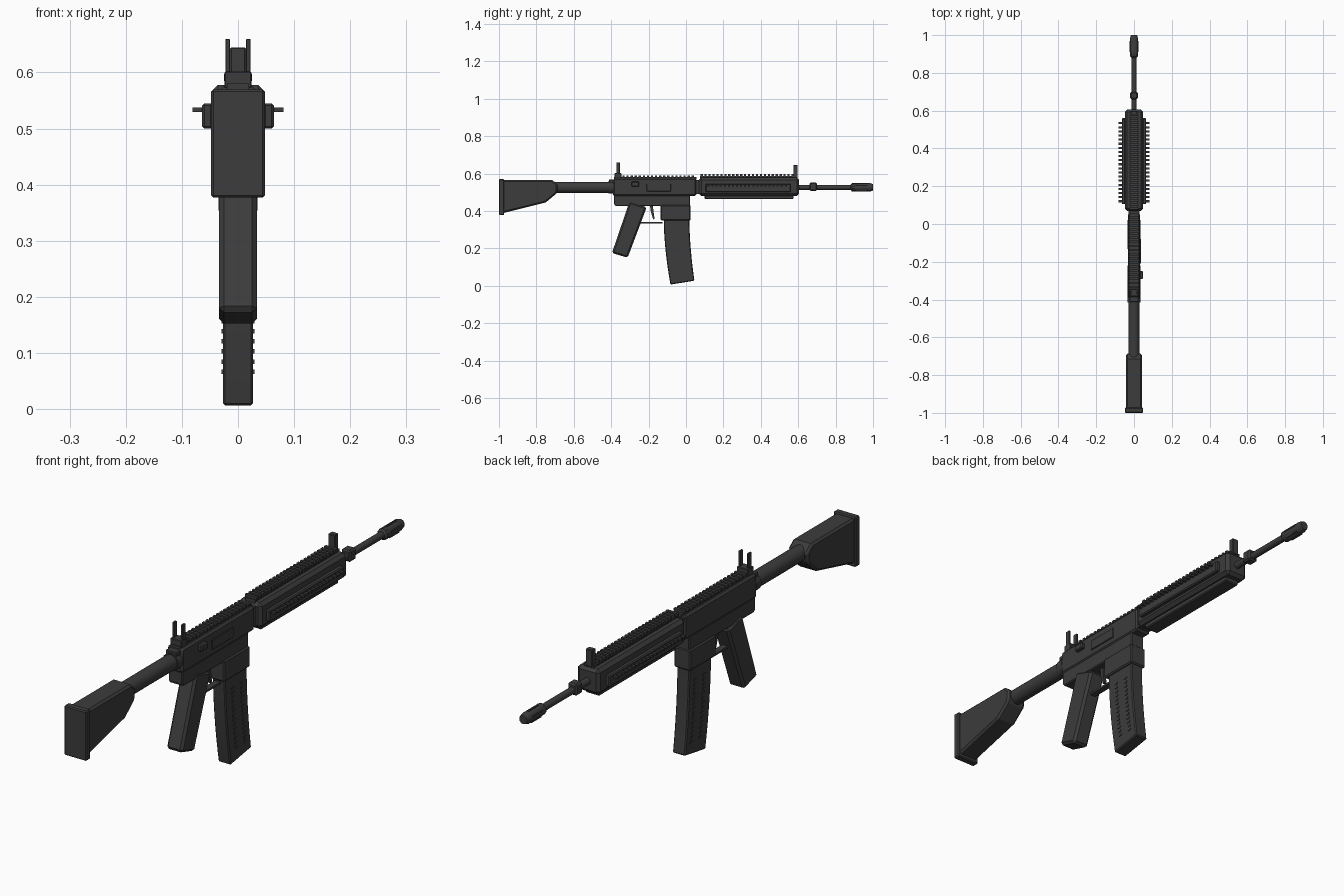
import bpy, bmesh, math
from mathutils import Vector

if "Cube" in bpy.data.objects:
    bpy.data.objects.remove(bpy.data.objects["Cube"])

mat = bpy.data.materials.new("dark grey")
mat.diffuse_color = (0.045, 0.045, 0.045, 1)
mat.use_nodes = True
mat.node_tree.nodes["Principled BSDF"].inputs["Base Color"].default_value = mat.diffuse_color


def finish(name, bm, bevel=0.0):
    bmesh.ops.recalc_face_normals(bm, faces=bm.faces)
    me = bpy.data.meshes.new(name)
    bm.to_mesh(me)
    bm.free()
    me.materials.append(mat)
    ob = bpy.data.objects.new(name, me)
    bpy.context.collection.objects.link(ob)
    if bevel:
        m = ob.modifiers.new("bevel", 'BEVEL')
        m.width, m.segments = bevel, 1
        m.limit_method, m.angle_limit = 'ANGLE', math.radians(40)
    return ob


def add_box(bm, x, y, z):
    vs = [bm.verts.new((a, b, c)) for a in x for b in y for c in z]
    for f in ((0, 1, 3, 2), (4, 6, 7, 5), (0, 4, 5, 1), (2, 3, 7, 6), (0, 2, 6, 4), (1, 5, 7, 3)):
        bm.faces.new([vs[i] for i in f])


def boxes(name, items, bevel=0.0):
    bm = bmesh.new()
    for it in items:
        add_box(bm, *it)
    return finish(name, bm, bevel)


def side_profile(name, pts, half, bevel=0.0):
    """Extrude a (y, z) outline across x."""
    bm = bmesh.new()
    a = [bm.verts.new((-half, y, z)) for y, z in pts]
    b = [bm.verts.new((half, y, z)) for y, z in pts]
    bm.faces.new(a)
    bm.faces.new(b[::-1])
    n = len(pts)
    for i in range(n):
        j = (i + 1) % n
        bm.faces.new((a[i], b[i], b[j], a[j]))
    return finish(name, bm, bevel)


def lathe(name, rings, z, sides=16):
    """Solid of revolution along y from (y, radius) pairs."""
    bm = bmesh.new()
    loops = []
    for y, r in rings:
        loops.append([bm.verts.new((r * math.cos(2 * math.pi * (i + .5) / sides), y,
                                    z + r * math.sin(2 * math.pi * (i + .5) / sides)))
                      for i in range(sides)])
    for p, q in zip(loops, loops[1:]):
        for i in range(sides):
            j = (i + 1) % sides
            bm.faces.new((p[i], p[j], q[j], q[i]))
    bm.faces.new(loops[0])
    bm.faces.new(loops[-1])
    ob = finish(name, bm)
    bpy.context.view_layer.objects.active = ob
    ob.select_set(True)
    bpy.ops.object.shade_smooth_by_angle(angle=math.radians(35))
    ob.select_set(False)
    return ob


def teeth(y0, y1, n, x, z, fill=0.55):
    step = (y1 - y0) / n
    return [(x, (y0 + i * step, y0 + (i + fill) * step), z) for i in range(n)]


# Stock, butt pad and tube
side_profile("stock", [(-.98, .388), (-.75, .445), (-.69, .495), (-.685, .54),
                       (-.715, .565), (-.98, .565)], .042, .008)
boxes("butt_pad", [((-.048, .048), (-1, -.972), (.377, .57))], .004)
lathe("stock_tube", [(-.72, .03), (-.40, .03)], .526)
lathe("tube_collar", [(-.415, .034), (-.385, .034)], .526)

# Receiver
side_profile("upper_receiver", [(-.39, .48), (.055, .48), (.055, .575), (-.385, .575),
                                (-.39, .56)], .033, .007)
side_profile("lower_receiver", [(-.385, .435), (-.375, .425), (.022, .425),
                                (.022, .485), (-.385, .485)], .03, .004)
boxes("charging_handle", [((-.024, .024), (-.412, -.37), (.55, .568))], .003)
boxes("ejection_cover", [((.03, .037), (-.21, -.08), (.505, .545))], .002)
boxes("forward_assist", [((.03, .048), (-.292, -.25), (.53, .556))], .004)
boxes("magazine_well", [((-.035, .035), (-.135, .025), (.35, .432))], .005)
boxes("receiver_rail", [((-.02, .02), (-.385, .055), (.57, .58))]
      + teeth(-.34, .052, 18, (-.024, .024), (.578, .588)))

# Grip, trigger and guard
side_profile("grip", [(-.302, .45), (-.21, .42), (-.312, .15), (-.396, .175)], .034, .009)
side_profile("trigger", [(-.193, .43), (-.178, .43), (-.168, .358), (-.176, .355),
                         (-.188, .395)], .006)
boxes("trigger_guard", [((-.012, .012), (-.25, -.125), (.334, .342))])


# Curved magazine, swept from a straight column
def bend(t):
    """Forward shift of the column at depth t (0 top, 1 bottom)."""
    return .036 * t ** 1.8


STEPS = 8
back, front = [], []
for i in range(STEPS + 1):
    t = i / STEPS
    back.append((-.119 + bend(t), .36 - .354 * t))
    front.append((.018 + bend(t) * .75, .36 - .333 * t))
side_profile("magazine", back + front[::-1], .027, .004)

# Small raised ribs in two rows on each magazine side
bm = bmesh.new()
for s in (-1, 1):
    for y0 in (-.073, -.018):
        for i in range(14):
            t = .17 + .68 * i / 13
            y, z = y0 + bend(t) * .9, .36 - .345 * t
            add_box(bm, sorted((s * .026, s * .0295)), (y - .007, y + .007), (z - .004, z + .004))
finish("magazine_ribs", bm)

# Handguard with rails on four sides
boxes("handguard", [((-.048, .048), (.07, .605), (.48, .578))], .012)
boxes("handguard_joint", [((-.028, .028), (.05, .075), (.49, .565))])
boxes("top_rail", [((-.02, .02), (.075, .595), (.573, .587))]
      + teeth(.078, .585, 24, (-.025, .025), (.585, .597)))
boxes("bottom_rail", [((-.03, .03), (.1, .575), (.463, .485))], .004)
for s, side in ((-1, "left"), (1, "right")):
    boxes(side + "_rail", [(sorted((s * .045, s * .064)), (.105, .56), (.5, .545))], .004)
    boxes(side + "_rail_teeth", teeth(.115, .55, 20, sorted((s * .062, s * .081)), (.53, .538), .5))

# Barrel, gas block and muzzle
lathe("barrel", [(.59, .0135), (.9, .0135)], .526)
boxes("gas_block", [((-.02, .02), (.66, .7), (.507, .552))], .006)
lathe("muzzle", [(.88, .014), (.887, .022), (.985, .022), (1, .017)], .526, 10)
bm = bmesh.new()
for i in range(5):
    a = 2 * math.pi * (i + .25) / 5
    c = Vector((.021 * math.cos(a), 0, .526 + .021 * math.sin(a)))
    add_box(bm, (c.x - .003, c.x + .003), (.91, .97), (c.z - .003, c.z + .003))
finish("muzzle_ribs", bm)

# Sights
boxes("front_sight", [((-.014, .014), (.574, .597), (.58, .645))], .002)
boxes("rear_sight_base", [((-.024, .024), (-.382, -.345), (.572, .602))], .002)
boxes("rear_sight_posts", [(sorted((s * .0145, s * .0225)), (-.372, -.354), (.595, .66))
                           for s in (-1, 1)], .001)
